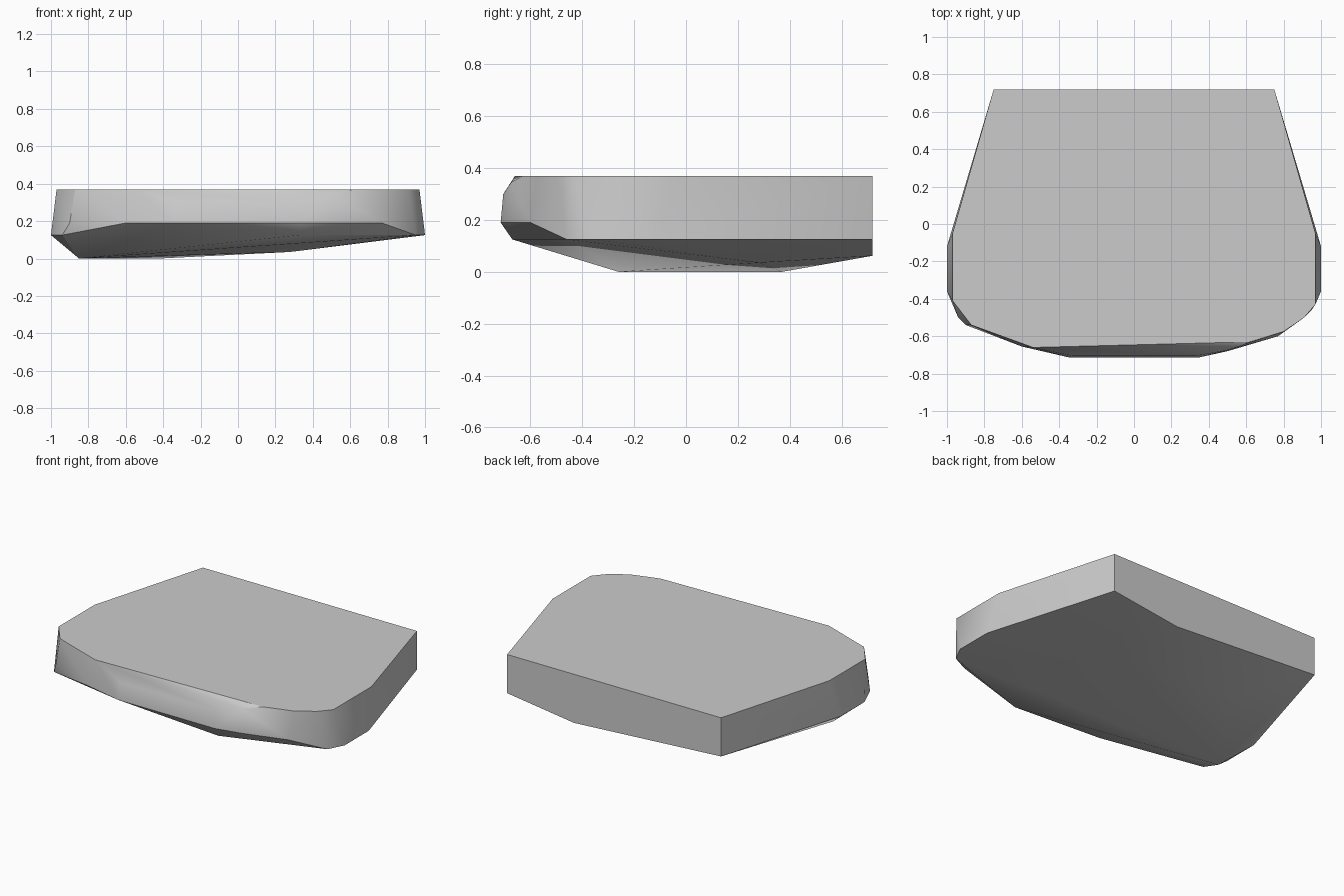
import bpy
import bmesh
import math

# Remove the default object only
default_cube = bpy.data.objects.get("Cube")
if default_cube:
    bpy.data.objects.remove(default_cube, do_unlink=True)


def make_material(name, colour):
    material = bpy.data.materials.new(name)
    material.use_nodes = True
    material.diffuse_color = colour
    shader = next(n for n in material.node_tree.nodes if n.type == "BSDF_PRINCIPLED")
    shader.inputs["Base Color"].default_value = colour
    return material


def at_height(outline, z):
    """Lift a flat outline to one height."""
    return [(x, y, z) for x, y in outline]


def both_sides(outline):
    """Mirror an outline across the middle."""
    return [(side * x, y) for x, y in outline for side in (-1, 1)]


def hull_object(name, points, material, sharp_angle):
    """Wrap a faceted convex shell around the given section points."""
    mesh = bpy.data.meshes.new(name)
    bm = bmesh.new()
    for point in points:
        bm.verts.new(point)
    bmesh.ops.convex_hull(bm, input=bm.verts[:], use_existing_faces=False)
    loose = [v for v in bm.verts if not v.link_faces]
    bmesh.ops.delete(bm, geom=loose, context="VERTS")
    bmesh.ops.dissolve_limit(bm, angle_limit=math.radians(0.5),
                             verts=bm.verts[:], edges=bm.edges[:])
    bmesh.ops.recalc_face_normals(bm, faces=bm.faces[:])
    bm.to_mesh(mesh)
    bm.free()
    mesh.materials.append(material)
    obj = bpy.data.objects.new(name, mesh)
    bpy.context.collection.objects.link(obj)
    bpy.ops.object.select_all(action="DESELECT")
    obj.select_set(True)
    bpy.context.view_layer.objects.active = obj
    bpy.ops.object.shade_smooth_by_angle(angle=sharp_angle)
    return obj


TOP, LIP, RIM, EDGE = 0.37, 0.30, 0.19, 0.125

# Flat top: straight tapered back, rounded uneven front
top = at_height(both_sides([(0.75, 0.72), (0.97, -0.05)]), TOP)
top += at_height([(0.97, -0.43), (0.91, -0.5), (0.8, -0.575), (0.62, -0.63),
                  (-0.54, -0.66), (-0.87, -0.54), (-0.97, -0.41)], TOP)

# Front lip below the sloping top edge
lip = at_height(both_sides([(0.33, -0.705)]), LIP)
lip += [(0.5, -0.675, 0.345)]

# Widest front line, falling away to the lower side edge
rim = at_height([(-0.9, -0.54), (-0.6, -0.655), (-0.34, -0.715),
                 (0.34, -0.715), (0.5, -0.68), (0.77, -0.6)], RIM)
edge = at_height(both_sides([(0.75, 0.72), (1, -0.12), (1, -0.36)]), EDGE)
edge += at_height([(0.33, -0.67), (0.95, -0.46), (-0.94, -0.5)], EDGE)

# Lopsided underside
belly = at_height([(-0.42, 0.37), (-0.85, -0.26)], 0)
belly += [(0.28, 0.28, 0.035), (0.28, 0.72, 0.062)]

grey = make_material("plain grey", (0.6, 0.6, 0.6, 1))
hull_object("slab_body", top + lip + rim + edge + belly, grey, math.radians(30))
